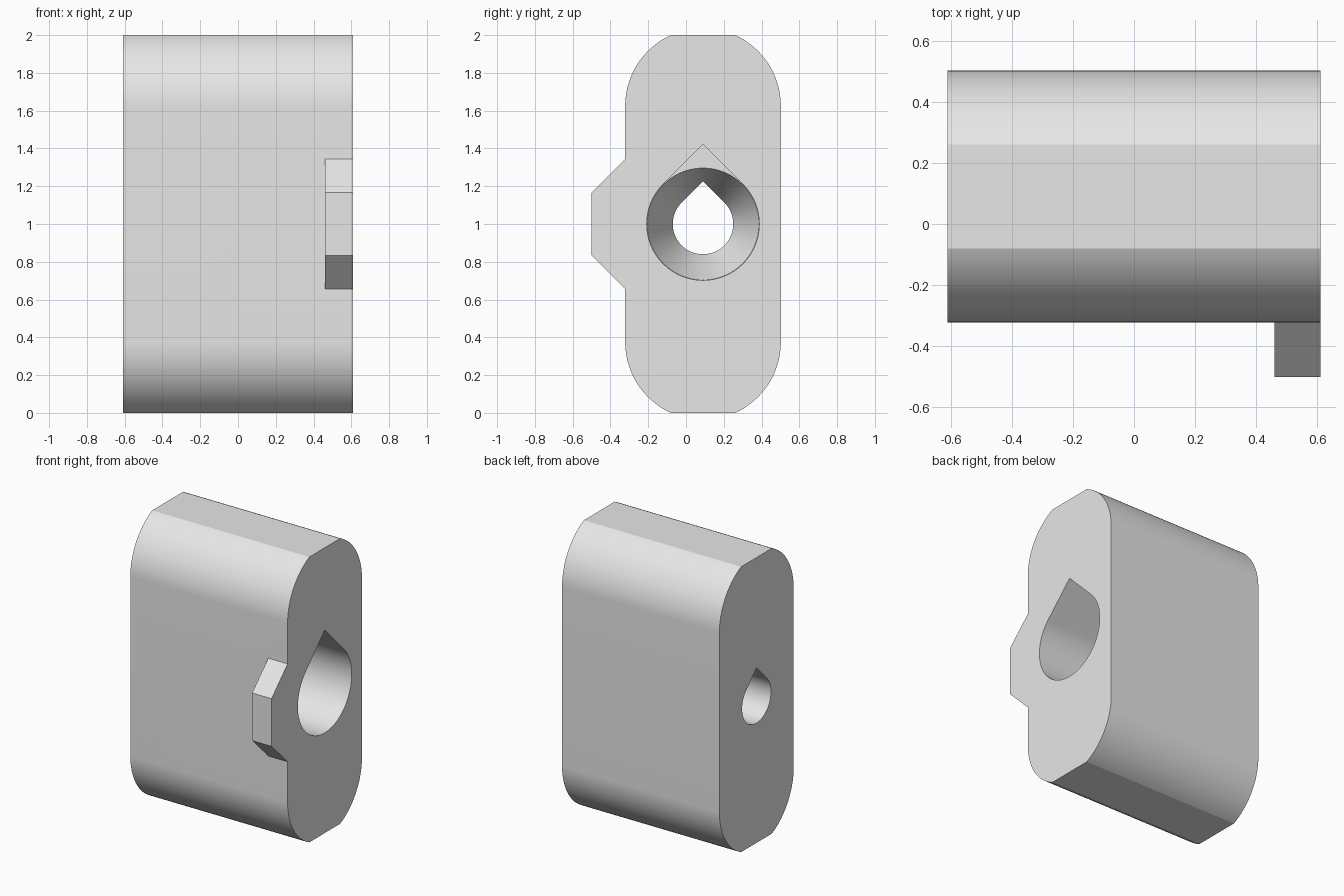
import bpy
import bmesh
from math import cos, sin, pi, radians, asin

default = bpy.data.objects.get("Cube")
if default:
    bpy.data.objects.remove(default)

# Main dimensions
HALF = 0.61            # half length along x
MID_Y, MID_Z = 0.09, 1.0
BODY_R = 0.412         # end rounding
FLAT = 0.17            # half width of the end flats
BIG_R, SMALL_R = 0.298, 0.16
CONE_START, CONE_END = 0.1, -0.2

grey = bpy.data.materials.new("light grey")
grey.use_nodes = True
grey.diffuse_color = (0.8, 0.8, 0.8, 1)
grey.node_tree.nodes["Principled BSDF"].inputs["Base Color"].default_value = (0.8, 0.8, 0.8, 1)


def loft(name, rings):
    """Closed solid through matching (x, outline) rings; outlines are (y, z) lists."""
    bm = bmesh.new()
    loops = [[bm.verts.new((x, y, z)) for y, z in outline] for x, outline in rings]
    n = len(loops[0])
    for a, b in zip(loops, loops[1:]):
        for i in range(n):
            j = (i + 1) % n
            bm.faces.new((a[i], a[j], b[j], b[i]))
    bm.faces.new(loops[0])
    bm.faces.new(loops[-1])
    bmesh.ops.recalc_face_normals(bm, faces=bm.faces)
    mesh = bpy.data.meshes.new(name)
    bm.to_mesh(mesh)
    bm.free()
    obj = bpy.data.objects.new(name, mesh)
    bpy.context.collection.objects.link(obj)
    mesh.materials.append(grey)
    return obj


def arc(cy, cz, r, start, end, steps):
    return [(cy + r * cos(start + (end - start) * i / steps),
             cz + r * sin(start + (end - start) * i / steps)) for i in range(steps + 1)]


def teardrop(r):
    """Round hole with a 45 degree pointed roof."""
    return arc(MID_Y, MID_Z, r, radians(135), radians(405), 72) + [(MID_Y, MID_Z + r * 2 ** 0.5)]


def combine(target, tool, operation):
    mod = target.modifiers.new(tool.name, 'BOOLEAN')
    mod.operation = operation
    mod.solver = 'EXACT'
    mod.object = tool
    bpy.context.view_layer.objects.active = target
    bpy.ops.object.modifier_apply(modifier=mod.name)
    bpy.data.objects.remove(tool)


# Body: slot-shaped block with truncated rounded ends
cut = asin(FLAT / BODY_R)
centre_z = 1 - BODY_R * cos(cut)
quarter = arc(0, centre_z, BODY_R, 0, pi / 2 - cut, 24)
upper = quarter + [(-y, z) for y, z in reversed(quarter)]
outline = upper + [(-y, -z) for y, z in upper]
outline = [(MID_Y + y, MID_Z + z) for y, z in outline]
body = loft("body", [(-HALF, outline), (HALF, outline)])

# Key lug on the front, sunk into the body
half_lug = [(-0.25, 0.345), (-0.32, 0.345), (-0.5, 0.167)]
lug_outline = [(y, MID_Z + z) for y, z in half_lug]
lug_outline += [(y, MID_Z - z) for y, z in reversed(half_lug)]
combine(body, loft("key_lug", [(0.46, lug_outline), (HALF, lug_outline)]), 'UNION')

# Wide bore, tapered seat and narrow through bore
big, small = teardrop(BIG_R), teardrop(SMALL_R)
combine(body, loft("wide_bore", [(CONE_START, big), (HALF + 0.1, big)]), 'DIFFERENCE')
circles = [arc(MID_Y, MID_Z, r, 0, 2 * pi * 95 / 96, 95) for r in (BIG_R - 0.001, SMALL_R - 0.002)]
combine(body, loft("tapered_seat", [(CONE_START + 0.002, circles[0]), (CONE_END, circles[1])]), 'DIFFERENCE')
combine(body, loft("narrow_bore", [(-HALF - 0.1, small), (CONE_START + 0.1, small)]), 'DIFFERENCE')

# Smooth the curved walls, keep the corners crisp
bpy.ops.object.select_all(action='DESELECT')
body.select_set(True)
bpy.context.view_layer.objects.active = body
bpy.ops.object.shade_smooth_by_angle(angle=radians(18))
